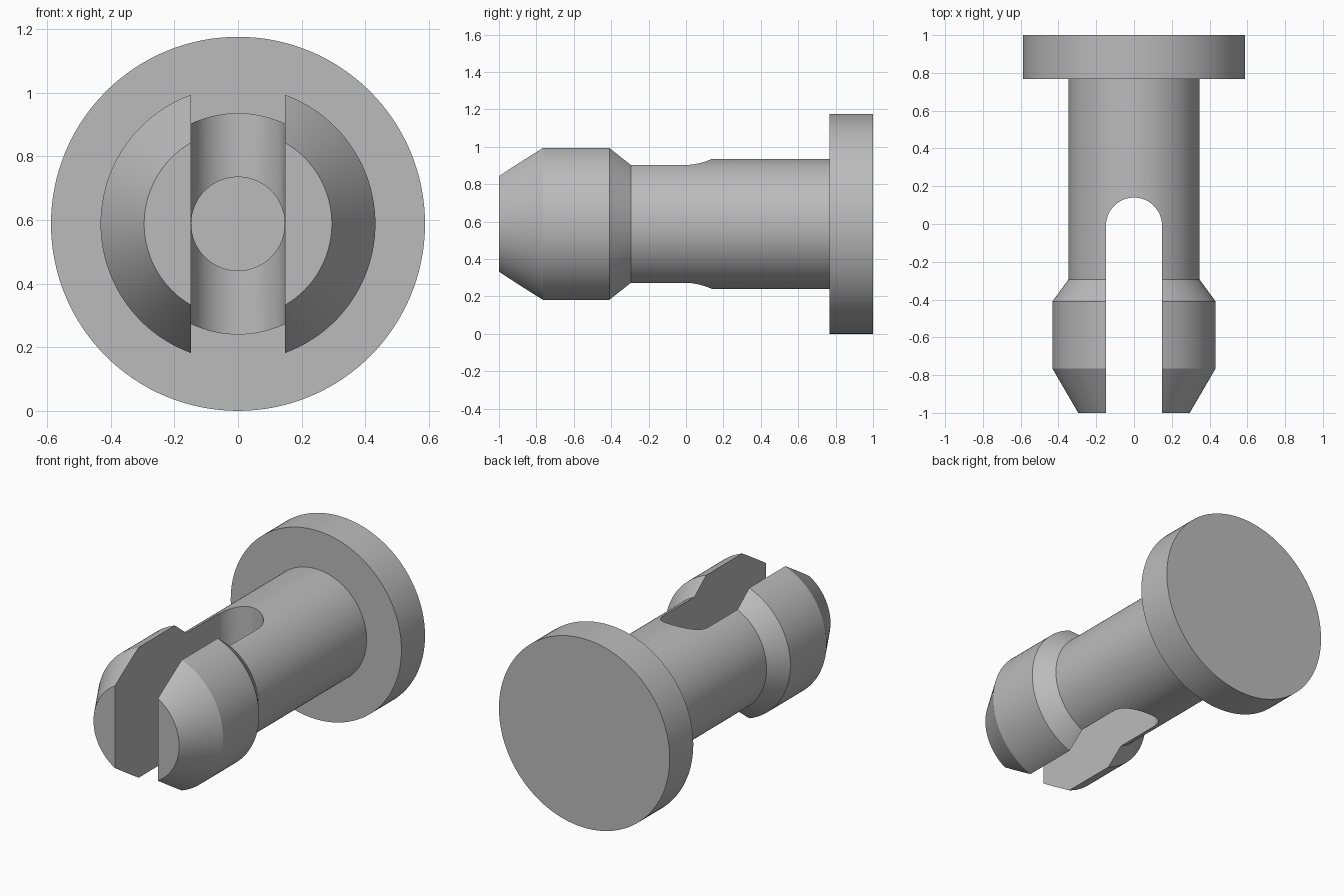
import bpy, bmesh, math
from mathutils import Matrix, Vector

cube = bpy.data.objects.get("Cube")
if cube:
    bpy.data.objects.remove(cube, do_unlink=True)

AXIS_Z = 0.588
SLOT_R = 0.148
SLOT_END = -0.008
SEGMENTS = 128

grey = bpy.data.materials.new("plain grey")
grey.use_nodes = True
colour = (0.5, 0.5, 0.5, 1)
grey.diffuse_color = colour
grey.node_tree.nodes["Principled BSDF"].inputs["Base Color"].default_value = colour


def finish(name, bm):
    bmesh.ops.recalc_face_normals(bm, faces=bm.faces)
    mesh = bpy.data.meshes.new(name)
    bm.to_mesh(mesh)
    bm.free()
    mesh.materials.append(grey)
    obj = bpy.data.objects.new(name, mesh)
    bpy.context.collection.objects.link(obj)
    return obj


def lathe(name, profile):
    """Closed solid turned about the pin axis from (radius, y) points."""
    bm = bmesh.new()
    rings = []
    for r, y in profile:
        rings.append([bm.verts.new((r * math.cos(a), y, AXIS_Z + r * math.sin(a)))
                      for a in (math.tau * i / SEGMENTS for i in range(SEGMENTS))])
    for a, b in zip(rings, rings[1:]):
        for i in range(SEGMENTS):
            j = (i + 1) % SEGMENTS
            bm.faces.new((a[i], a[j], b[j], b[i]))
    bm.faces.new(rings[0])
    bm.faces.new(rings[-1])
    return finish(name, bm)


def slot(name):
    """Vertical round-ended prism, open past the tip."""
    bm = bmesh.new()
    outline = [(-SLOT_R, -1.2), (SLOT_R, -1.2)]
    outline += [(SLOT_R * math.cos(a), SLOT_END + SLOT_R * math.sin(a))
                for a in (math.pi * i / 48 for i in range(49))]
    face = bm.faces.new([bm.verts.new((x, y, -0.2)) for x, y in outline])
    top = bmesh.ops.extrude_face_region(bm, geom=[face])["geom"]
    bmesh.ops.translate(bm, vec=(0, 0, 1.6),
                        verts=[v for v in top if isinstance(v, bmesh.types.BMVert)])
    return finish(name, bm)


# Turned pin: barbed tip, shaft and flat head
pin = lathe("snap_pin", [(0.295, -1), (0.432, -0.765), (0.432, -0.41),
                         (0.348, -0.295), (0.348, 0.768),
                         (0.588, 0.768), (0.588, 1)])

# Slot between the prongs and the blind bore up the shaft
cutters = [slot("slot_cutter"),
           lathe("bore_cutter", [(SLOT_R - 0.001, -0.03), (SLOT_R - 0.001, 0.768)])]
bpy.context.view_layer.objects.active = pin
for cutter in cutters:
    mod = pin.modifiers.new(cutter.name, "BOOLEAN")
    mod.operation = "DIFFERENCE"
    mod.solver = "EXACT"
    mod.object = cutter
    bpy.ops.object.modifier_apply(modifier=mod.name)
for cutter in cutters:
    bpy.data.objects.remove(cutter, do_unlink=True)

# Smooth round walls, crisp edges
bpy.ops.object.select_all(action="DESELECT")
pin.select_set(True)
bpy.ops.object.shade_smooth_by_angle(angle=math.radians(20))
